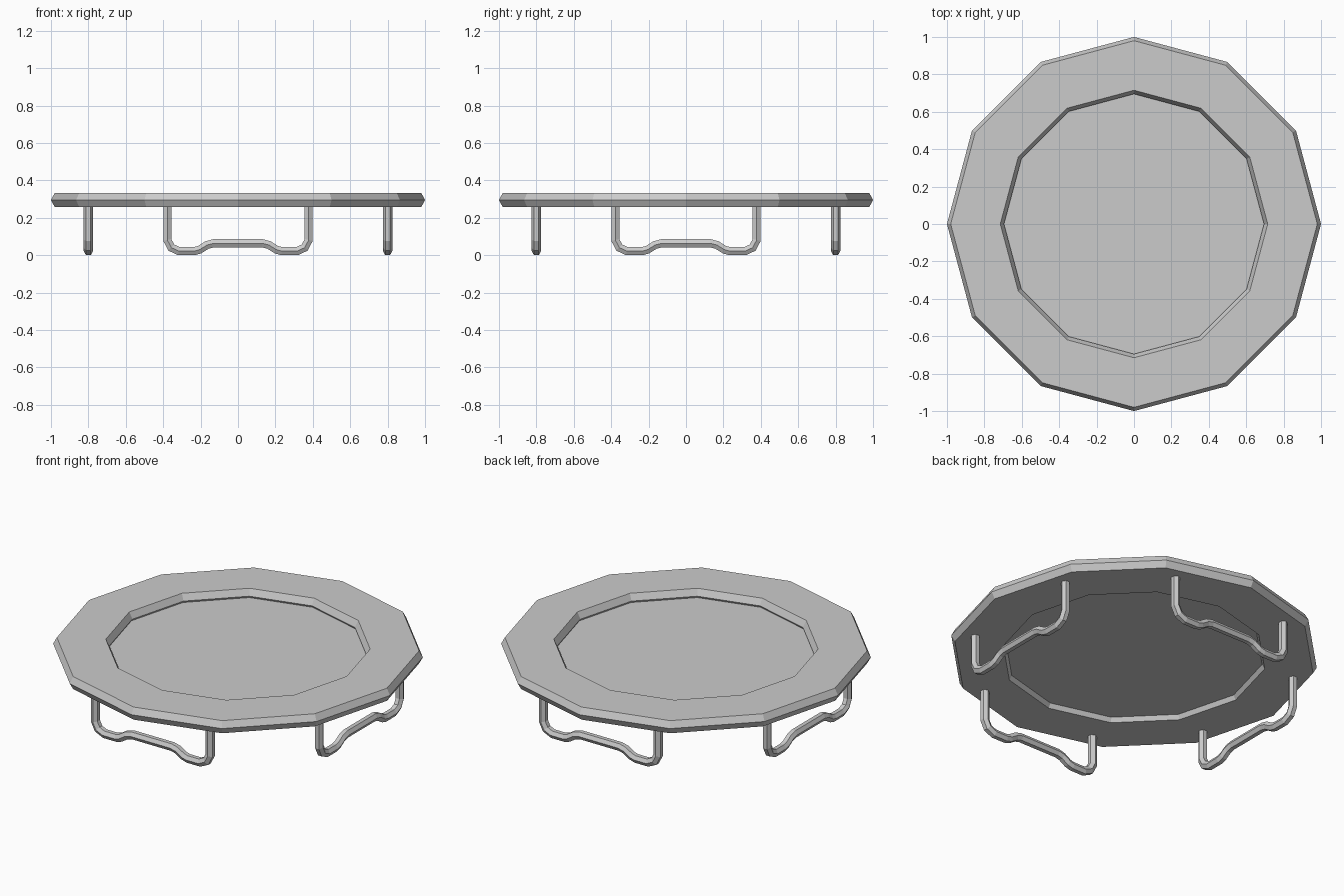
import bpy, bmesh, math
from mathutils import Vector, Matrix

cube = bpy.data.objects.get("Cube")
if cube:
    bpy.data.objects.remove(cube, do_unlink=True)

SIDES = 12

grey = bpy.data.materials.new("light grey")
grey.use_nodes = True
grey.diffuse_color = (0.6, 0.6, 0.6, 1)
grey.node_tree.nodes["Principled BSDF"].inputs["Base Color"].default_value = grey.diffuse_color


def finish(name, bm):
    bmesh.ops.recalc_face_normals(bm, faces=bm.faces)
    mesh = bpy.data.meshes.new(name)
    bm.to_mesh(mesh)
    bm.free()
    mesh.materials.append(grey)
    obj = bpy.data.objects.new(name, mesh)
    bpy.context.collection.objects.link(obj)
    return obj


def bridge(bm, a, b):
    n = len(a)
    for i in range(n):
        j = (i + 1) % n
        bm.faces.new((a[i], a[j], b[j], b[i]))


# Padded ring: six-sided profile (radius, height) spun into a twelve-sided band
profile = [(1.0, 0.295), (0.98, 0.333), (0.715, 0.333),
           (0.695, 0.295), (0.715, 0.258), (0.98, 0.258)]
bm = bmesh.new()
loops = []
for k in range(SIDES):
    a = 2 * math.pi * k / SIDES
    loops.append([bm.verts.new((r * math.cos(a), r * math.sin(a), z)) for r, z in profile])
for k in range(SIDES):
    bridge(bm, loops[k], loops[(k + 1) % SIDES])
finish("padded_ring", bm)

# Jumping mat: flat disc set inside the ring
bm = bmesh.new()
bmesh.ops.create_circle(bm, cap_ends=True, segments=SIDES, radius=0.702,
                        matrix=Matrix.Translation((0, 0, 0.284)))
# circle starts on an axis, so its corners line up with the ring
finish("jumping_mat", bm)

# Legs: hexagonal tube swept along a mirrored U-shaped path
half = [(0.378, 0.275), (0.378, 0.082), (0.357, 0.041), (0.315, 0.0215),
        (0.235, 0.0215), (0.205, 0.03), (0.165, 0.055), (0.13, 0.064)]
path = [Vector((x, 0, z)) for x, z in half]
path += [Vector((-p.x, 0, p.z)) for p in reversed(path)]
TUBE = 0.0248


def leg(name, angle):
    bm = bmesh.new()
    rings = []
    for i, p in enumerate(path):
        before = (p - path[i - 1]).normalized() if i else None
        after = (path[i + 1] - p).normalized() if i < len(path) - 1 else None
        before, after = before or after, after or before
        tangent = (before + after).normalized()
        widen = 1 / tangent.dot(before)
        side = Vector((-tangent.z, 0, tangent.x)) * widen
        ring = []
        for k in range(6):
            a = math.pi * k / 3
            offset = Vector((0, math.cos(a), 0)) + side * math.sin(a)
            ring.append(bm.verts.new(p + offset * TUBE + Vector((0, -0.8, 0))))
        rings.append(ring)
    for a, b in zip(rings, rings[1:]):
        bridge(bm, a, b)
    bm.faces.new(rings[0])
    bm.faces.new(rings[-1])
    bm.transform(Matrix.Rotation(angle, 4, "Z"))
    finish(name, bm)


for i, name in enumerate(("front_leg", "left_leg", "back_leg", "right_leg")):
    leg(name, i * math.pi / 2)
